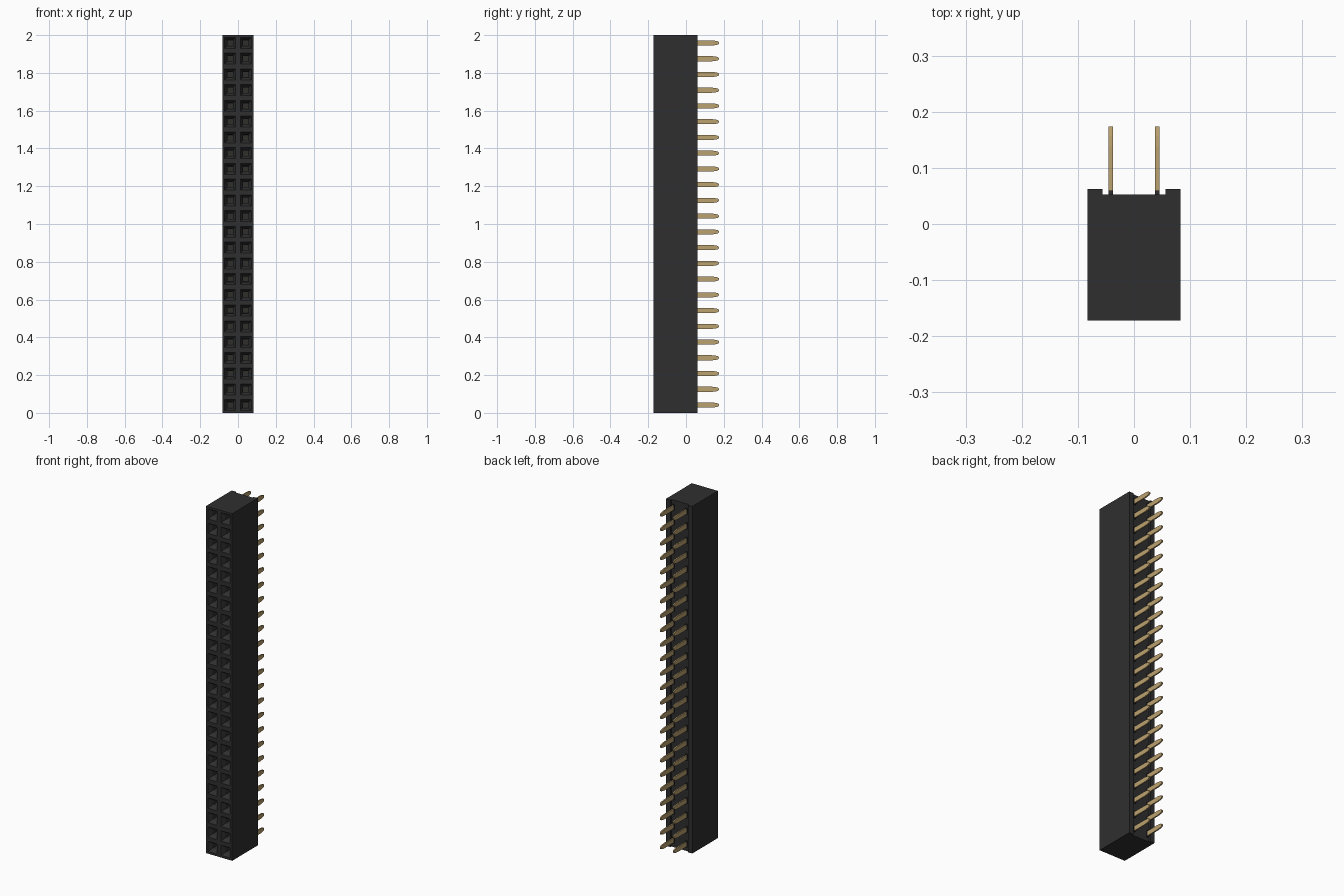
import bpy, bmesh

if "Cube" in bpy.data.objects:
    bpy.data.objects.remove(bpy.data.objects["Cube"])

ROWS = 24
PITCH = 2.0 / ROWS
HALF_X = 0.0833
FRONT, BACK, FLOOR = -0.172, 0.062, 0.053
COLUMNS = (-HALF_X / 2, HALF_X / 2)
CELLS = [(x, (r + 0.5) * PITCH) for r in range(ROWS) for x in COLUMNS]


def material(name, rgb):
    m = bpy.data.materials.new(name)
    m.diffuse_color = (*rgb, 1)
    m.use_nodes = True
    m.node_tree.nodes["Principled BSDF"].inputs["Base Color"].default_value = m.diffuse_color
    return m


def finish(bm, name, mat, normals=True):
    bmesh.ops.remove_doubles(bm, verts=bm.verts, dist=1e-5)
    if normals:
        bmesh.ops.recalc_face_normals(bm, faces=bm.faces)
    me = bpy.data.meshes.new(name)
    bm.to_mesh(me)
    bm.free()
    me.materials.append(mat)
    ob = bpy.data.objects.new(name, me)
    bpy.context.collection.objects.link(ob)
    return ob


def prism(bm, bottom, top):
    """Closed solid between two matching loops of points."""
    a = [bm.verts.new(p) for p in bottom]
    b = [bm.verts.new(p) for p in top]
    n = len(a)
    for i in range(n):
        j = (i + 1) % n
        bm.faces.new((a[i], a[j], b[j], b[i]))
    bm.faces.new(a[::-1])
    bm.faces.new(b)


def box(bm, x0, x1, y0, y1, z0, z1):
    loop = [(x0, y0), (x1, y0), (x1, y1), (x0, y1)]
    prism(bm, [(x, y, z0) for x, y in loop], [(x, y, z1) for x, y in loop])


black = material("black plastic", (0.028, 0.028, 0.029))
gold = material("gold metal", (0.50, 0.36, 0.16))

# Housing: outline with a channel along the back, open towards the front
bm = bmesh.new()
outline = [(HALF_X, FRONT), (HALF_X, BACK), (0.056, BACK), (0.056, FLOOR),
           (-0.056, FLOOR), (-0.056, BACK), (-HALF_X, BACK), (-HALF_X, FRONT)]
low = [bm.verts.new((x, y, 0)) for x, y in outline]
high = [bm.verts.new((x, y, 2)) for x, y in outline]
for i in range(len(outline) - 1):
    bm.faces.new((low[i], low[i + 1], high[i + 1], high[i]))
bm.faces.new(low[::-1])
bm.faces.new(high)

# Sockets: flat rim, funnel, deep square hole and its floor
rings = [(PITCH / 2, FRONT), (0.029, FRONT), (0.015, FRONT + 0.022), (0.014, FRONT + 0.17)]
for cx, cz in CELLS:
    loops = []
    for h, y in rings:
        loops.append([bm.verts.new((cx + sx * h, y, cz + sz * h))
                      for sx, sz in ((-1, -1), (1, -1), (1, 1), (-1, 1))])
    for a, b in zip(loops, loops[1:]):
        for i in range(4):
            j = (i + 1) % 4
            bm.faces.new((a[i], a[j], b[j], b[i]))
    bm.faces.new(loops[-1])
finish(bm, "housing", black, normals=False)

# Small collars where the pins leave the housing
bm = bmesh.new()
for cx, cz in CELLS:
    box(bm, cx - 0.004, cx + 0.004, FLOOR - 0.005, 0.060, cz - 0.018, cz + 0.018)
finish(bm, "pin_collars", black)

# Flat solder pins with tapered, rounded tips
bm = bmesh.new()
half = [(0.050, 0.0135), (0.138, 0.0135), (0.156, 0.0115), (0.169, 0.0085), (0.174, 0.004)]
blade = half + [(y, -z) for y, z in reversed(half)]
for cx, cz in CELLS:
    prism(bm, [(cx - 0.0038, y, cz + z) for y, z in blade],
          [(cx + 0.0038, y, cz + z) for y, z in blade])
finish(bm, "solder_pins", gold)

# Spring contacts inside each socket
bm = bmesh.new()
for cx, cz in CELLS:
    for s in (-1, 1):
        x0, x1 = sorted((cx + s * 0.004, cx + s * 0.008))
        box(bm, x0, x1, FRONT + 0.06, FRONT + 0.169, cz - 0.006, cz + 0.006)
finish(bm, "spring_contacts", gold)
